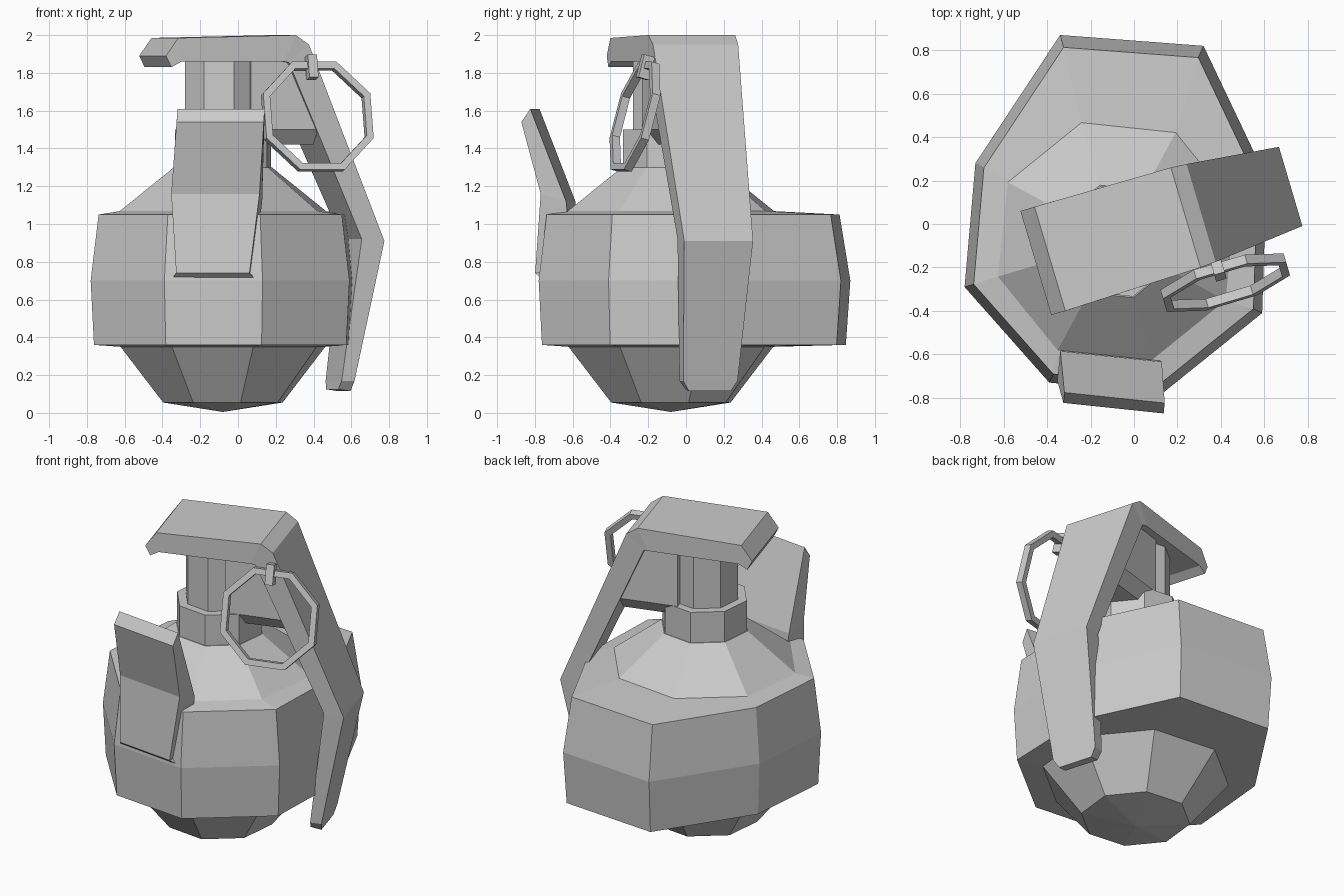
import bpy, bmesh, math
from mathutils import Vector, Matrix

if "Cube" in bpy.data.objects:
    bpy.data.objects.remove(bpy.data.objects["Cube"])

CX, CY = -0.08, -0.08      # axis of the core
TURN = 16.5                # facing of the octagons and the lever


def finish(name, bm):
    bmesh.ops.remove_doubles(bm, verts=bm.verts, dist=0.0005)
    bmesh.ops.recalc_face_normals(bm, faces=bm.faces)
    me = bpy.data.meshes.new(name)
    bm.to_mesh(me)
    bm.free()
    ob = bpy.data.objects.new(name, me)
    bpy.context.collection.objects.link(ob)
    return ob


def loft(name, rings, closed=False):
    """Skin a list of equal point rings; cap the ends unless closed."""
    bm = bmesh.new()
    rows = [[bm.verts.new(p) for p in ring] for ring in rings]
    n = len(rows[0])
    pairs = list(zip(rows, rows[1:])) + ([(rows[-1], rows[0])] if closed else [])
    for a, b in pairs:
        for i in range(n):
            j = (i + 1) % n
            bm.faces.new((a[i], a[j], b[j], b[i]))
    if not closed:
        for row, r in ((rows[0], rings[0]), (rows[-1], rings[-1])):
            if (Vector(r[0]) - Vector(r[1])).length > 0.001:
                bm.faces.new(row)
    return finish(name, bm)


def octagon(r, z):
    return [(CX + r * math.cos(math.radians(TURN + 45 * k)),
             CY + r * math.sin(math.radians(TURN + 45 * k)), z) for k in range(8)]


def strap(name, angle, sections):
    """Bent bar in a vertical plane: (outer u, z, inner u, z, half width, side shift)."""
    c, s = math.cos(math.radians(angle)), math.sin(math.radians(angle))

    def at(u, v, z):
        return (CX + u * c - v * s, CY + u * s + v * c, z)
    return loft(name, [[at(uo, d - h, zo), at(uo, d + h, zo), at(ui, d + h, zi), at(ui, d - h, zi)]
                       for uo, zo, ui, zi, h, d in sections])


# body: octagonal core with a wide band that bulges to the back
OUTLINE = [(0.61, 0.21), (0.32, 0.82), (-0.34, 0.87), (-0.73, 0.28),
           (-0.78, -0.29), (-0.39, -0.73), (0.13, -0.78), (0.59, -0.41)]


def band(s, z):
    return [(CX + (x - CX) * s, CY + (y - CY) * s, z) for x, y in OUTLINE]


loft("body", [octagon(0, 0.005), octagon(0.33, 0.055), octagon(0.565, 0.35),
              band(0.975, 0.36), band(1, 0.70), band(0.94, 1.05),
              octagon(0.57, 1.068), octagon(0.27, 1.30)])

# neck collar and post
loft("neck", [octagon(0.265, 1.27), octagon(0.265, 1.50),
              octagon(0.21, 1.50), octagon(0.21, 1.88)])

# hinge block between the post and the lever
strap("hinge_block", TURN, [
    (0.40, 1.86, 0.10, 1.86, 0.20, 0.01),
    (0.47, 1.50, 0.10, 1.50, 0.20, 0.01),
    (0.46, 1.42, 0.10, 1.42, 0.14, 0.01)])

# safety lever
strap("lever", TURN, [
    (-0.385, 1.89, -0.355, 1.83, 0.25, 0.01),
    (-0.317, 1.985, -0.30, 1.86, 0.25, 0.01),
    (0.336, 2.0, 0.27, 1.86, 0.24, 0.015),
    (0.41, 1.95, 0.30, 1.855, 0.235, 0.015),
    (0.84, 0.91, 0.715, 0.92, 0.19, 0.015),
    (0.687, 0.17, 0.616, 0.17, 0.15, 0.015),
    (0.675, 0.115, 0.608, 0.125, 0.115, 0.015)])

# front clip plate
strap("front_plate", 264, [
    (0.765, 1.54, 0.717, 1.61, 0.232, 0.066),
    (0.665, 1.16, 0.53, 1.12, 0.235, 0.03),
    (0.70, 0.74, 0.50, 0.74, 0.195, 0.02),
    (0.655, 0.70, 0.50, 0.70, 0.23, 0.02)])

# pull ring: tilted octagonal hoop of square section
h = Vector((-math.sin(math.radians(TURN)), math.cos(math.radians(TURN)), 0))
e1 = Vector((h.y, -h.x, 0))
tilt = math.radians(15)
e2 = h * math.sin(tilt) + Vector((0, 0, math.cos(tilt)))
e3 = e1.cross(e2)
mid = Vector((0.42, -0.27, 1.568))
hoop = []
for k in range(8):
    a = math.radians(22.5 + 45 * k)
    d = e1 * math.cos(a) + e2 * math.sin(a)
    hoop.append([mid + d * r + e3 * w for r, w in
                 ((0.32, -0.022), (0.32, 0.022), (0.28, 0.022), (0.28, -0.022))])
loft("pull_ring", hoop, closed=True)

# pin holding the ring to the lever
bm = bmesh.new()
bmesh.ops.create_cube(bm, size=1)
rot = Matrix((e1, -e3, e2)).transposed().to_4x4()
bm.transform(Matrix.Translation((0.39, -0.215, 1.83)) @ rot @ Matrix.Diagonal((0.05, 0.06, 0.125, 1)))
finish("pin", bm)
